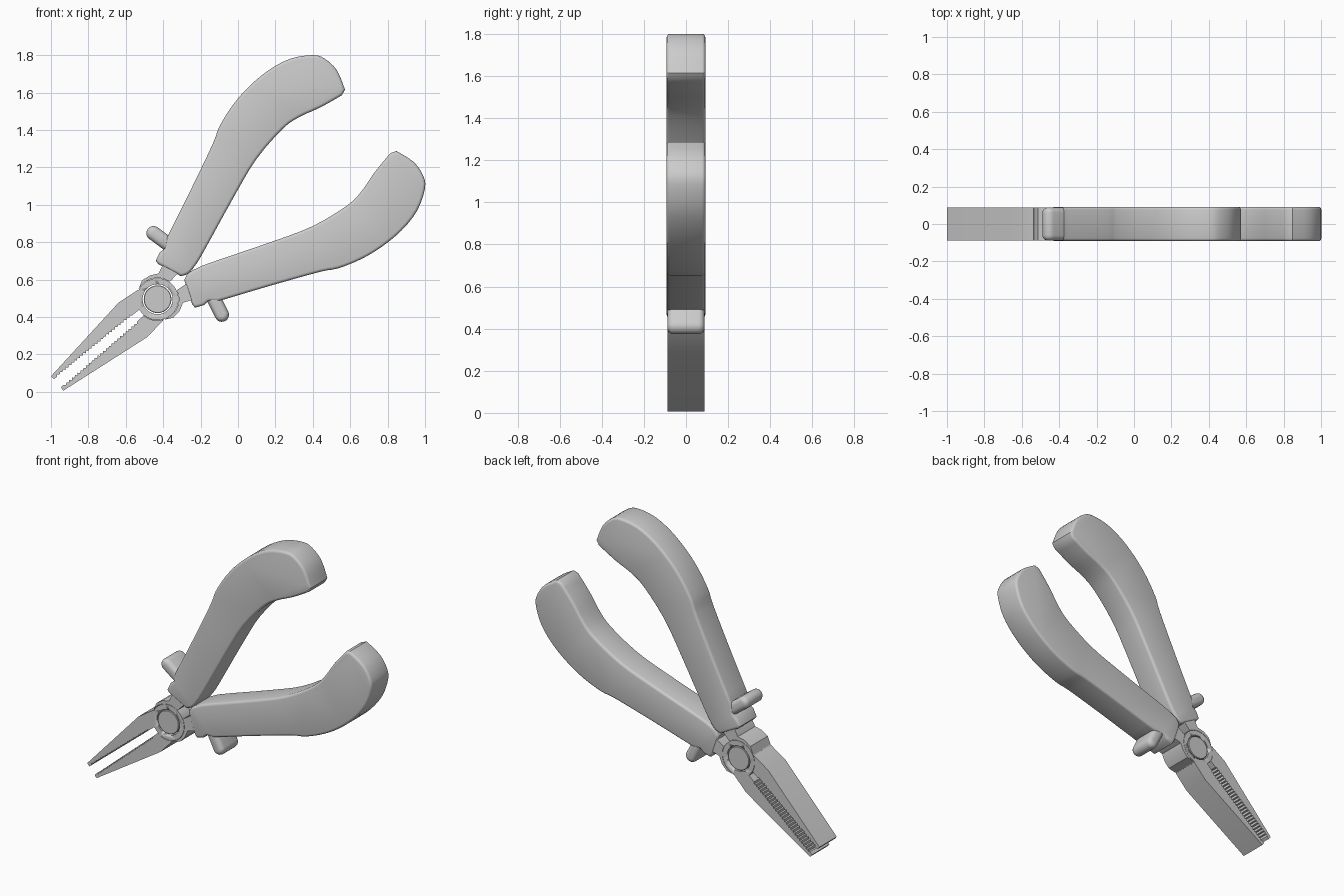
import bpy, bmesh, math
from mathutils import Vector

if "Cube" in bpy.data.objects:
    bpy.data.objects.remove(bpy.data.objects["Cube"])

# Pliers frame: u runs along the centre line from the pivot, v across it
PX, PZ = -0.43, 0.495
C, S = math.cos(math.radians(40)), math.sin(math.radians(40))
T = 0.087    # half thickness of the metal


def to_uv(x, z):
    dx, dz = x - PX, z - PZ
    return dx * C + dz * S, -dx * S + dz * C


def arc(r, a0, a1, n):
    angles = [math.radians(a0 + (a1 - a0) * i / n) for i in range(n + 1)]
    return [(r * math.cos(a), r * math.sin(a)) for a in angles]


def spline(pts, steps=3):
    """Smooth open curve through the points."""
    p = [Vector(q) for q in [pts[0]] + pts + [pts[-1]]]
    out = []
    for i in range(1, len(p) - 2):
        a, b, c, d = p[i - 1:i + 3]
        for k in range(steps):
            t = k / steps
            out.append(tuple(0.5 * (2 * b + (c - a) * t + (2 * a - 5 * b + 4 * c - d) * t * t
                                    + (3 * b - a - 3 * c + d) * t ** 3)))
    return out + [pts[-1]]


def prism(name, uv, y0, y1, side=1, bevel=0.0, segments=3):
    """Extrude a (u, v) outline in y; side=-1 turns it half a turn about the centre line."""
    bm = bmesh.new()
    rings = []
    for y in (y0, y1):
        rings.append([bm.verts.new((PX + u * C - v * side * S, y * side, PZ + u * S + v * side * C))
                      for u, v in uv])
    caps = [bm.faces.new(r) for r in rings]
    n = len(uv)
    for i in range(n):
        j = (i + 1) % n
        bm.faces.new((rings[0][i], rings[0][j], rings[1][j], rings[1][i]))
    bmesh.ops.recalc_face_normals(bm, faces=bm.faces)
    if bevel:
        rim = list({e for f in caps for e in f.edges})
        bmesh.ops.bevel(bm, geom=rim, offset=bevel, segments=segments, profile=0.5,
                        affect='EDGES', clamp_overlap=False)
    me = bpy.data.meshes.new(name)
    bm.to_mesh(me)
    bm.free()
    ob = bpy.data.objects.new(name, me)
    bpy.context.collection.objects.link(ob)
    bpy.ops.object.select_all(action='DESELECT')
    ob.select_set(True)
    bpy.context.view_layer.objects.active = ob
    bpy.ops.object.shade_smooth_by_angle(angle=math.radians(32))
    return ob


# Jaw outline with a serrated gripping edge
jaw = [(-0.70, 0.029), (-0.70, 0.051), (-0.172, 0.12), (-0.05, 0.106)]
jaw += arc(0.114, 116, 170, 8)
TEETH = 26
for i in range(TEETH):
    u = -0.16 - 0.52 * i / TEETH
    v = 0.021 + 0.007 * i / TEETH
    jaw += [(u, v), (u - 0.010, v + 0.010)]
jaw.append((-0.68, 0.028))

# Half-thickness lap plate and full-thickness neck
plate = arc(0.112, 172, 472, 40) + [(-0.09, 0.095), (-0.13, 0.05)]
neck = [(-0.045, -0.106), (0.0, -0.130), (0.05, -0.124), (0.092, -0.102), (0.14, -0.122),
        (0.24, -0.13), (0.24, -0.045), (0.12, -0.03)]
neck += arc(0.114, -16, -110, 10)

# Curved grip with a collar at its lower end, read as (x, z)
grip = spline([(-0.385, 0.815), (-0.25, 1.085), (-0.135, 1.325), (-0.10, 1.417), (-0.03, 1.53),
               (0.053, 1.626), (0.16, 1.717), (0.278, 1.78), (0.40, 1.80), (0.465, 1.78),
               (0.53, 1.717), (0.572, 1.615)])
grip += spline([(0.555, 1.585), (0.44, 1.52), (0.33, 1.47), (0.24, 1.407), (0.10, 1.246),
                (-0.016, 1.053), (-0.187, 0.743), (-0.23, 0.674), (-0.265, 0.632), (-0.305, 0.618)])
grip += [(-0.425, 0.682), (-0.44, 0.70), (-0.418, 0.745), (-0.392, 0.765)]
handle = [to_uv(*p) for p in grip]

# Thumb peg: rounded slab on the outside of each handle
a, b = Vector(to_uv(-0.452, 0.848)), Vector(to_uv(-0.34, 0.765))
ang = math.degrees(math.atan2(a.y - b.y, a.x - b.x))
R = 0.038
peg = [(a.x + x, a.y + y) for x, y in arc(R, ang - 90, ang + 90, 12)]
peg += [(b.x + x, b.y + y) for x, y in arc(R, ang + 90, ang + 270, 12)]

# Hole cutter for the rivet
hole = prism("rivet_hole_cutter", arc(0.080, 0, 352.5, 47), -0.2, 0.2)
hole.hide_render = True
hole.hide_viewport = True

# Two identical halves, the second turned about the centre line
for side, upper, lower in ((1, "upper", "front"), (-1, "lower", "back")):
    prism("jaw_" + upper, jaw, -T, T, side)
    lap = prism("lap_plate_" + lower, plate, -T, -0.001, side)
    cut = lap.modifiers.new("rivet_hole", 'BOOLEAN')
    cut.object = hole
    cut.solver = 'EXACT'
    prism("neck_" + lower, neck, -T, T, side)
    prism("handle_" + upper, handle, -0.092, 0.092, side, bevel=0.016)
    prism("thumb_peg_" + upper, peg, -0.088, 0.088, side, bevel=0.028, segments=4)

# Pivot rivet
prism("pivot_rivet", arc(0.074, 0, 352.5, 47), -T, T, bevel=0.003, segments=1)
